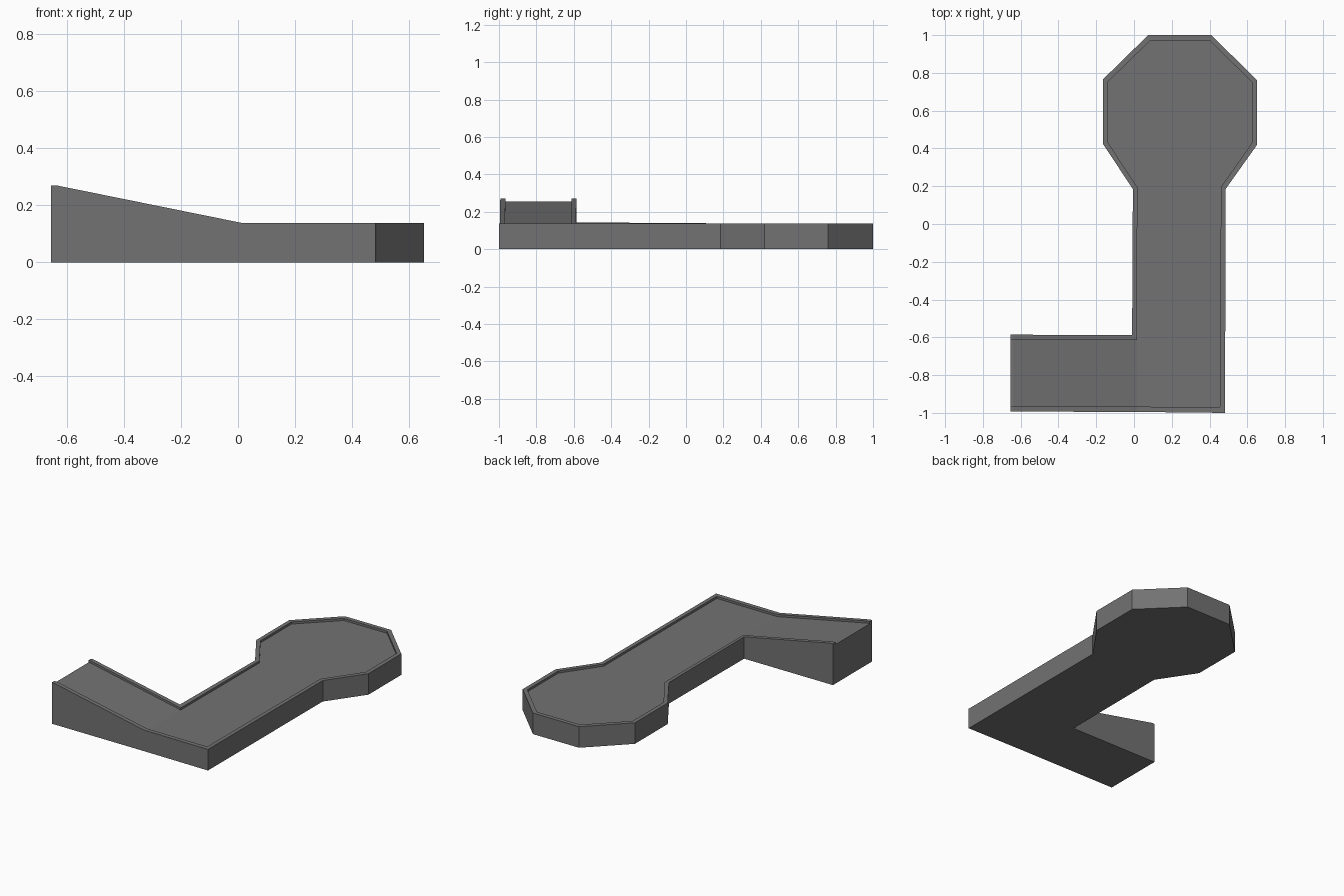
import bpy, bmesh

if "Cube" in bpy.data.objects:
    bpy.data.objects.remove(bpy.data.objects["Cube"])

LOW, HIGH, DEPTH = 0.138, 0.27, 0.014   # rim heights and how far the floor sits below
RAMP_X, LIP_X = 0.015, -0.637           # ramp foot and small level lip at its top

grey = bpy.data.materials.new("dark grey")
grey.diffuse_color = (0.17, 0.17, 0.17, 1)
grey.use_nodes = True
grey.node_tree.nodes["Principled BSDF"].inputs["Base Color"].default_value = grey.diffuse_color

# Outline walked from the open ramp end, round the lane and back: (outer, inner)
path = [
    ((-0.655, -0.993), (-0.655, -0.966)),
    ((LIP_X, -0.993), (LIP_X, -0.966)),
    ((RAMP_X, -0.995), (RAMP_X, -0.967)),
    ((0.482, -1.0), (0.456, -0.97)),
    ((0.485, 0.185), (0.46, 0.195)),
    ((0.652, 0.42), (0.625, 0.43)),
    ((0.652, 0.76), (0.625, 0.75)),
    ((0.41, 1.0), (0.40, 0.972)),
    ((0.075, 1.0), (0.087, 0.972)),
    ((-0.165, 0.765), (-0.139, 0.752)),
    ((-0.165, 0.425), (-0.139, 0.432)),
    ((-0.006, 0.185), (0.018, 0.195)),
    ((-0.01, -0.588), (RAMP_X, -0.615)),
    ((LIP_X, -0.586), (LIP_X, -0.613)),
    ((-0.655, -0.586), (-0.655, -0.613)),
]


def rim_height(x, y):
    """Level lane, rising only along the ramp arm."""
    if y > -0.5:
        return LOW
    t = (RAMP_X - x) / (RAMP_X - LIP_X)
    return LOW + (HIGH - LOW) * min(1, max(0, t))


bm = bmesh.new()
sections = []
for o, i in path:
    zo, zi = rim_height(*o), rim_height(*i)
    sections.append([bm.verts.new(p) for p in
                     ((*o, 0), (*o, zo), (*i, zi), (*i, zi - DEPTH))])

# Outer wall, rim top and inner kerb
for a, b in zip(sections, sections[1:]):
    for k in range(3):
        bm.faces.new((a[k], b[k], b[k + 1], a[k + 1]))

# Underside and open ramp end
bm.faces.new([s[0] for s in reversed(sections)])
bm.faces.new(sections[0] + sections[-1][::-1])

# Floor: top lip, ramp and level lane
floor = [s[3] for s in sections]
bm.faces.new((floor[0], floor[1], floor[-2], floor[-1]))
bm.faces.new((floor[1], floor[2], floor[-3], floor[-2]))
bm.faces.new(floor[2:-2])

bmesh.ops.recalc_face_normals(bm, faces=bm.faces)
mesh = bpy.data.meshes.new("lane_with_ramp")
bm.to_mesh(mesh)
bm.free()
mesh.materials.append(grey)
bpy.context.collection.objects.link(bpy.data.objects.new("lane_with_ramp", mesh))
